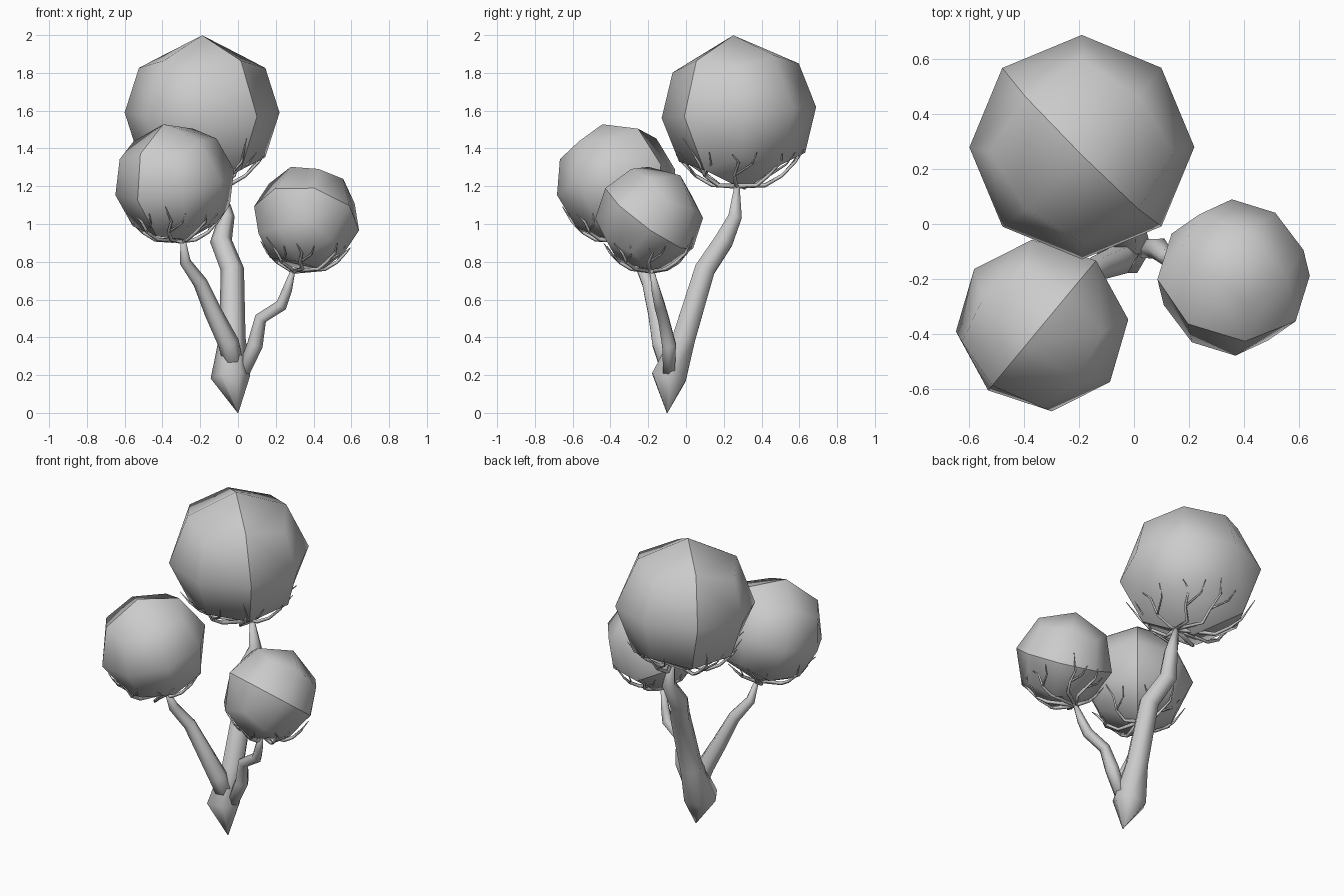
import bpy, bmesh, math, random
from mathutils import Vector, Matrix

if "Cube" in bpy.data.objects:
    bpy.data.objects.remove(bpy.data.objects["Cube"], do_unlink=True)

random.seed(4)
grey = bpy.data.materials.new("plain_grey")
grey.use_nodes = True
grey.diffuse_color = (0.6, 0.6, 0.6, 1)
grey.node_tree.nodes["Principled BSDF"].inputs["Base Color"].default_value = (0.6, 0.6, 0.6, 1)


def finish(bm, name):
    bmesh.ops.recalc_face_normals(bm, faces=bm.faces)
    for f in bm.faces:
        f.smooth = True
    mesh = bpy.data.meshes.new(name)
    bm.to_mesh(mesh)
    bm.free()
    mesh.materials.append(grey)
    obj = bpy.data.objects.new(name, mesh)
    bpy.context.collection.objects.link(obj)
    return obj


def sweep(bm, path, sides=6):
    """Tube through (point, radius) pairs with closed ends."""
    points = [Vector(p) for p, r in path]
    rings = []
    for i, (p, r) in enumerate(path):
        along = points[min(i + 1, len(points) - 1)] - points[max(i - 1, 0)]
        turn = Vector((0, 0, 1)).rotation_difference(along)
        rings.append([bm.verts.new(points[i] + turn @ Vector(
            (r * math.cos(math.tau * k / sides), r * math.sin(math.tau * k / sides), 0)))
            for k in range(sides)])
    for a, b in zip(rings, rings[1:]):
        for k in range(sides):
            j = (k + 1) % sides
            bm.faces.new((a[k], a[j], b[j], b[k]))
    bm.faces.new(rings[0][::-1])
    bm.faces.new(rings[-1])


def foliage(name, centre, radius, seam_normal, axis):
    """Rounded cube with a hard seam around its middle."""
    x = Vector(seam_normal).normalized()
    z = Vector(axis)
    z = (z - x * z.dot(x)).normalized()
    frame = Matrix((x, z.cross(x), z)).transposed()
    bm = bmesh.new()
    bmesh.ops.create_cube(bm, size=2)
    bmesh.ops.subdivide_edges(bm, edges=bm.edges[:], cuts=1, use_grid_fill=True)
    for e in bm.edges:
        e.smooth = not all(abs(v.co.x) < 0.01 for v in e.verts)
    for v in bm.verts:
        v.co = Vector(centre) + frame @ (v.co.normalized() * radius)
    finish(bm, name)


def twigs(name, tip, centre, radius, count):
    """Thin forked twigs that cup the underside of a foliage ball."""
    bm = bmesh.new()
    tip, centre = Vector(tip), Vector(centre)

    def on_ball(angle, polar, scale):
        return centre + radius * scale * Vector((
            math.sin(polar) * math.cos(angle), math.sin(polar) * math.sin(angle), -math.cos(polar)))

    for i in range(count):
        a = math.tau * (i + random.uniform(-0.25, 0.25)) / count
        reach = random.uniform(0.95, 1.25)
        fork = on_ball(a, 0.6, 0.99)
        sweep(bm, [(tip, 0.014), (on_ball(a, 0.35, 1.0), 0.011), (fork, 0.009),
                   (on_ball(a + 0.1, 0.85, 0.97), 0.007), (on_ball(a, reach, 0.98), 0.002)], 4)
        sweep(bm, [(fork, 0.007), (on_ball(a + 0.35, 0.8, 0.96), 0.005),
                   (on_ball(a + 0.4, 1.0, 0.95), 0.002)], 4)
    finish(bm, name)


# Trunk and limbs
limbs = {
    "trunk": [((0, -0.1, 0), 0.002), ((-0.04, -0.09, 0.19), 0.105), ((-0.03, -0.01, 0.4), 0.07),
              ((-0.03, 0.10, 0.76), 0.062), ((-0.09, 0.20, 0.91), 0.058),
              ((-0.06, 0.26, 1.04), 0.042), ((-0.09, 0.27, 1.2), 0.016)],
    "front_limb": [((-0.01, -0.08, 0.2), 0.05), ((-0.05, -0.13, 0.37), 0.056),
                   ((-0.13, -0.16, 0.53), 0.047), ((-0.2, -0.2, 0.69), 0.038),
                   ((-0.28, -0.25, 0.8), 0.03), ((-0.29, -0.3, 0.91), 0.014)],
    "left_limb": [((0.02, -0.09, 0.2), 0.035), ((0.09, -0.09, 0.36), 0.042),
                  ((0.12, -0.12, 0.5), 0.033), ((0.23, -0.14, 0.57), 0.032),
                  ((0.26, -0.16, 0.65), 0.026), ((0.29, -0.18, 0.75), 0.013)],
}
for name, path in limbs.items():
    bm = bmesh.new()
    sweep(bm, path)
    finish(bm, name)

# Foliage balls, each with the twigs that hold it
balls = [
    ("back", "trunk", (-0.19, 0.28, 1.59), 0.41, (0.7, 0.7, 0.05), (-0.01, -0.04, 0.41), 8),
    ("front", "front_limb", (-0.335, -0.37, 1.22), 0.322, (0.77, -0.64, 0), (-0.065, -0.07, 0.31), 7),
    ("left", "left_limb", (0.363, -0.195, 1.03), 0.285, (0.17, 0.58, 0.8), (-0.163, -0.165, 0.155), 7),
]
for side, limb, centre, radius, normal, axis, count in balls:
    foliage(side + "_foliage", centre, radius, normal, axis)
    twigs(side + "_twigs", limbs[limb][-1][0], centre, radius, count)
